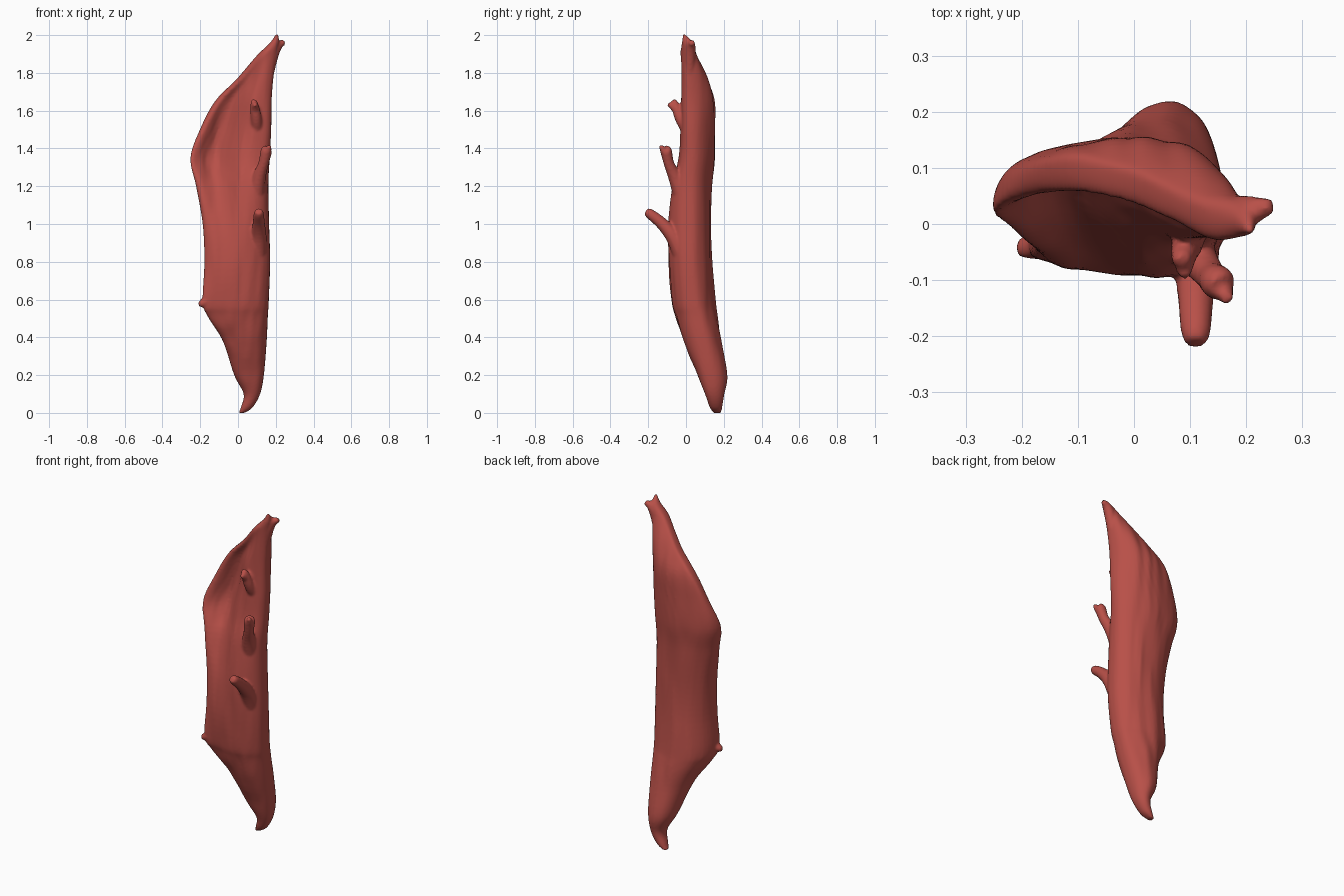
import bpy, bmesh, math
from mathutils import Vector, noise

if "Cube" in bpy.data.objects:
    bpy.data.objects.remove(bpy.data.objects["Cube"])

# Single reddish wood colour
wood = bpy.data.materials.new("red_wood")
wood.use_nodes = True
colour = (0.48, 0.08, 0.065, 1)
wood.diffuse_color = colour
shader = wood.node_tree.nodes["Principled BSDF"]
shader.inputs["Base Color"].default_value = colour
shader.inputs["Roughness"].default_value = 0.8


def catmull(rows, steps):
    """Smoothly interpolate a list of equally long vectors."""
    rows = [Vector(r) for r in rows]
    result = []
    for i in range(len(rows) - 1):
        before, start = rows[max(i - 1, 0)], rows[i]
        end, after = rows[i + 1], rows[min(i + 2, len(rows) - 1)]
        for k in range(steps):
            t = k / steps
            result.append(start + (end - before) * (t / 2)
                          + (before * 2 - start * 5 + end * 4 - after) * (t * t / 2)
                          + (start * 3 - before - end * 3 + after) * (t ** 3 / 2))
    result.append(rows[-1])
    return result


def loft(name, rings):
    """Skin a list of closed rings and cap both ends."""
    bm = bmesh.new()
    loops = [[bm.verts.new(p) for p in ring] for ring in rings]
    count = len(loops[0])
    for low, high in zip(loops, loops[1:]):
        for j in range(count):
            n = (j + 1) % count
            bm.faces.new((low[j], low[n], high[n], high[j]))
    bm.faces.new(loops[0][::-1])
    bm.faces.new(loops[-1])
    bmesh.ops.recalc_face_normals(bm, faces=bm.faces)
    mesh = bpy.data.meshes.new(name)
    bm.to_mesh(mesh)
    bm.free()
    mesh.materials.append(wood)
    obj = bpy.data.objects.new(name, mesh)
    bpy.context.collection.objects.link(obj)
    return obj


def slab_ring(section, sides=48):
    """Crescent section: thin left edge, rounded back, hollowed front."""
    z, left, right, y_left, y_right, y_front, y_back, hollow = section
    ring = []
    for j in range(sides):
        angle = math.tau * j / sides
        u = (1 + math.cos(angle)) / 2
        arc = abs(math.sin(angle))
        base = y_left + (y_right - y_left) * u
        x = left + (right - left) * u
        if math.sin(angle) >= 0:
            swell = arc ** (0.85 + 0.2 * u)
            y = base + (y_back - base) * swell
        else:
            swell = arc ** (0.85 - 0.15 * u)
            y = base + (y_front - base) * swell
            y += hollow * swell * math.exp(-((u - 0.28) / 0.27) ** 2)
        # Long shallow ridges following the grain
        grain = noise.noise(Vector((x * 24, y * 24, z * 3)))
        y += 0.007 * grain * swell * min(1, (right - left) * 4)
        ring.append((x, y, z))
    return ring


def stub(name, path, sides=14):
    """Broken twig: path points carry x, y, z and radius."""
    points = catmull(path, 5)
    rings = []
    for i, point in enumerate(points):
        ahead, behind = points[min(i + 1, len(points) - 1)], points[max(i - 1, 0)]
        along = (ahead.xyz - behind.xyz).normalized()
        side = along.cross(Vector((0, 1, 0.3))).normalized()
        up = side.cross(along)
        ring = []
        for j in range(sides):
            a = math.tau * j / sides
            ring.append(point.xyz + (side * math.cos(a) + up * math.sin(a)) * point.w)
        rings.append(ring)
    return loft(name, rings)


# Slab: height, left, right, left y, right y, front y, back y, hollow
sections = [
    (0, .003, .035, .16, .17, .145, .185, 0),
    (.03, .015, .078, .16, .16, .125, .192, 0),
    (.1, .03, .117, .15, .15, .1, .203, 0),
    (.2, -.02, .137, .12, .14, .06, .218, 0),
    (.38, -.08, .152, .045, .1, -.012, .187, 0),
    (.51, -.16, .158, -.02, .07, -.055, .165, 0),
    (.59, -.187, .163, -.05, .05, -.075, .155, 0),
    (.8, -.178, .17, -.035, .03, -.092, .138, 0),
    (1, -.187, .165, -.015, .03, -.103, .133, .04),
    (1.2, -.222, .161, .01, .03, -.09, .136, .1),
    (1.35, -.252, .168, .03, .035, -.055, .151, .145),
    (1.5, -.202, .176, .08, .03, -.043, .153, .145),
    (1.65, -.122, .178, .11, .025, -.04, .149, .115),
    (1.77, -.005, .187, .09, .02, -.034, .114, .06),
    (1.89, .098, .202, .04, .015, -.028, .06, 0),
    (1.96, .17, .217, .01, .01, -.022, .035, 0),
    (2.003, .198, .214, -.01, -.01, -.016, -.002, 0),
]
slab = loft("wood_slab", [slab_ring(s) for s in catmull(sections, 6)])

# Twigs grow out of the front, the knot from the left edge, the splinter at the top
growths = [
    stub("lower_twig", [(.1, 0, .78, .05), (.11, -.06, .92, .042),
                        (.11, -.125, 1, .033), (.11, -.19, 1.053, .027),
                        (.11, -.212, 1.068, .018)]),
    stub("middle_twig", [(.09, -.01, 1.12, .05), (.11, -.055, 1.24, .037),
                         (.135, -.09, 1.32, .028), (.15, -.105, 1.385, .031),
                         (.158, -.112, 1.4, .022)]),
    stub("middle_twig_splinter", [(.15, -.105, 1.36, .022), (.16, -.122, 1.395, .018),
                                  (.168, -.137, 1.415, .009)]),
    stub("upper_twig", [(.1, .02, 1.48, .035), (.097, -.025, 1.55, .03),
                        (.09, -.05, 1.61, .025), (.085, -.062, 1.645, .018),
                        (.085, -.066, 1.658, .01)]),
    stub("upper_twig_splinter", [(.092, -.05, 1.6, .02), (.09, -.075, 1.625, .017),
                                 (.09, -.096, 1.634, .01)]),
    stub("edge_knot", [(-.09, -.01, .66, .04), (-.15, -.03, .6, .033),
                       (-.19, -.041, .58, .022), (-.209, -.043, .577, .013)]),
    stub("tip_splinter", [(.16, .02, 1.78, .026), (.183, .02, 1.89, .031),
                          (.212, .025, 1.945, .025), (.247, .033, 1.962, .013)]),
]

# Fuse every growth into the slab so the wood flows without seams
bpy.ops.object.select_all(action="DESELECT")
for growth in growths:
    growth.select_set(True)
slab.select_set(True)
bpy.context.view_layer.objects.active = slab
bpy.ops.object.join()
fuse = slab.modifiers.new("fuse", "REMESH")
fuse.mode = "VOXEL"
fuse.voxel_size = 0.007
fuse.use_smooth_shade = True
soften = slab.modifiers.new("soften", "SMOOTH")
soften.factor = 0.5
soften.iterations = 4
